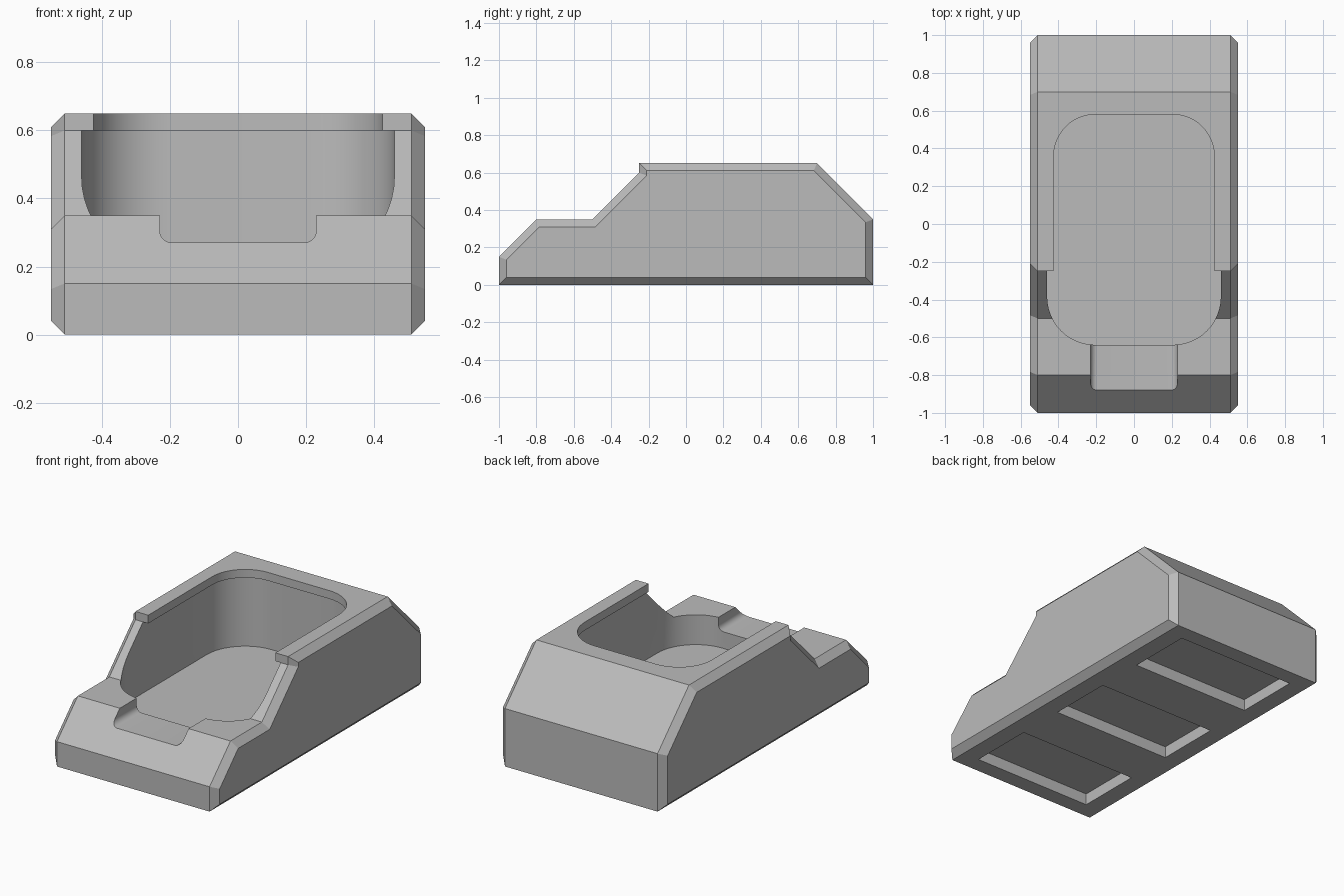
import bpy, bmesh, math
from mathutils import Vector, Matrix

if "Cube" in bpy.data.objects:
    bpy.data.objects.remove(bpy.data.objects["Cube"])

grey = bpy.data.materials.new("plain_grey")
grey.use_nodes = True
colour = (0.5, 0.5, 0.5, 1)
grey.diffuse_color = colour
grey.node_tree.nodes["Principled BSDF"].inputs["Base Color"].default_value = colour


def loft(name, rings):
    """Join matching rings of points into a closed solid."""
    bm = bmesh.new()
    loops = [[bm.verts.new(p) for p in ring] for ring in rings]
    count = len(loops[0])
    for a, b in zip(loops, loops[1:]):
        for i in range(count):
            j = (i + 1) % count
            bm.faces.new((a[i], a[j], b[j], b[i]))
    bm.faces.new(loops[0])
    bm.faces.new(loops[-1])
    bmesh.ops.recalc_face_normals(bm, faces=bm.faces)
    mesh = bpy.data.meshes.new(name)
    bm.to_mesh(mesh)
    bm.free()
    obj = bpy.data.objects.new(name, mesh)
    bpy.context.collection.objects.link(obj)
    mesh.materials.append(grey)
    return obj


def inset(points, d):
    """Mitred inward offset of a clockwise outline."""
    result = []
    for i, p in enumerate(points):
        p = Vector(p)
        e1 = (p - Vector(points[i - 1])).normalized()
        e2 = (Vector(points[(i + 1) % len(points)]) - p).normalized()
        n1, n2 = Vector((e1.y, -e1.x)), Vector((e2.y, -e2.x))
        result.append(p + (n1 + n2) * d / (1 + n1.dot(n2)))
    return result


def rounded_rect(x, low, high, r, steps=12):
    points = []
    corners = ((x - r, high - r), (r - x, high - r), (r - x, low + r), (x - r, low + r))
    for quarter, (cx, cy) in enumerate(corners):
        for k in range(steps + 1):
            a = math.pi / 2 * (quarter + k / steps)
            points.append((cx + r * math.cos(a), cy + r * math.sin(a)))
    return points


def prism_z(name, outline, low, high):
    return loft(name, [[(x, y, z) for x, y in outline] for z in (low, high)])


# Body: side profile with chamfered flanks
profile = [(-1, 0), (-1, .15), (-.8, .35), (-.5, .35), (-.25, .6),
           (-.25, .65), (.7, .65), (1, .35), (1, 0)]
flank = inset(profile, .04)
body = loft("body", [[(x, y, z) for y, z in outline] for x, outline in
                     ((-.55, flank), (-.51, profile), (.51, profile), (.55, flank))])

# Main pocket, narrower lip opening and front notch
cutters = [
    prism_z("pocket_cutter", rounded_rect(.46, -.64, .615, .255), .17, .6),
    prism_z("lip_cutter", rounded_rect(.425, -.62, .58, .22), .59, .8),
    loft("notch_cutter", [[(x, y, z) for x, z in rounded_rect(.23, .27, .5, .035, 6)]
                          for y in (-1.1, -.5)]),
]

# Three shallow recesses underneath
for y in (-.7, 0, .7):
    outline = [(.4, y - .2), (.4, y + .2), (-.4, y + .2), (-.4, y - .2)]
    cutters.append(prism_z("base_recess_cutter", outline, -.1, .07))

bpy.context.view_layer.objects.active = body
body.select_set(True)
for cutter in cutters:
    cutter.hide_render = True
    mod = body.modifiers.new(cutter.name, 'BOOLEAN')
    mod.operation = 'DIFFERENCE'
    mod.solver = 'EXACT'
    mod.object = cutter
    bpy.ops.object.modifier_apply(modifier=mod.name)
    bpy.data.objects.remove(cutter)

bpy.ops.object.shade_smooth_by_angle(angle=math.radians(30))
